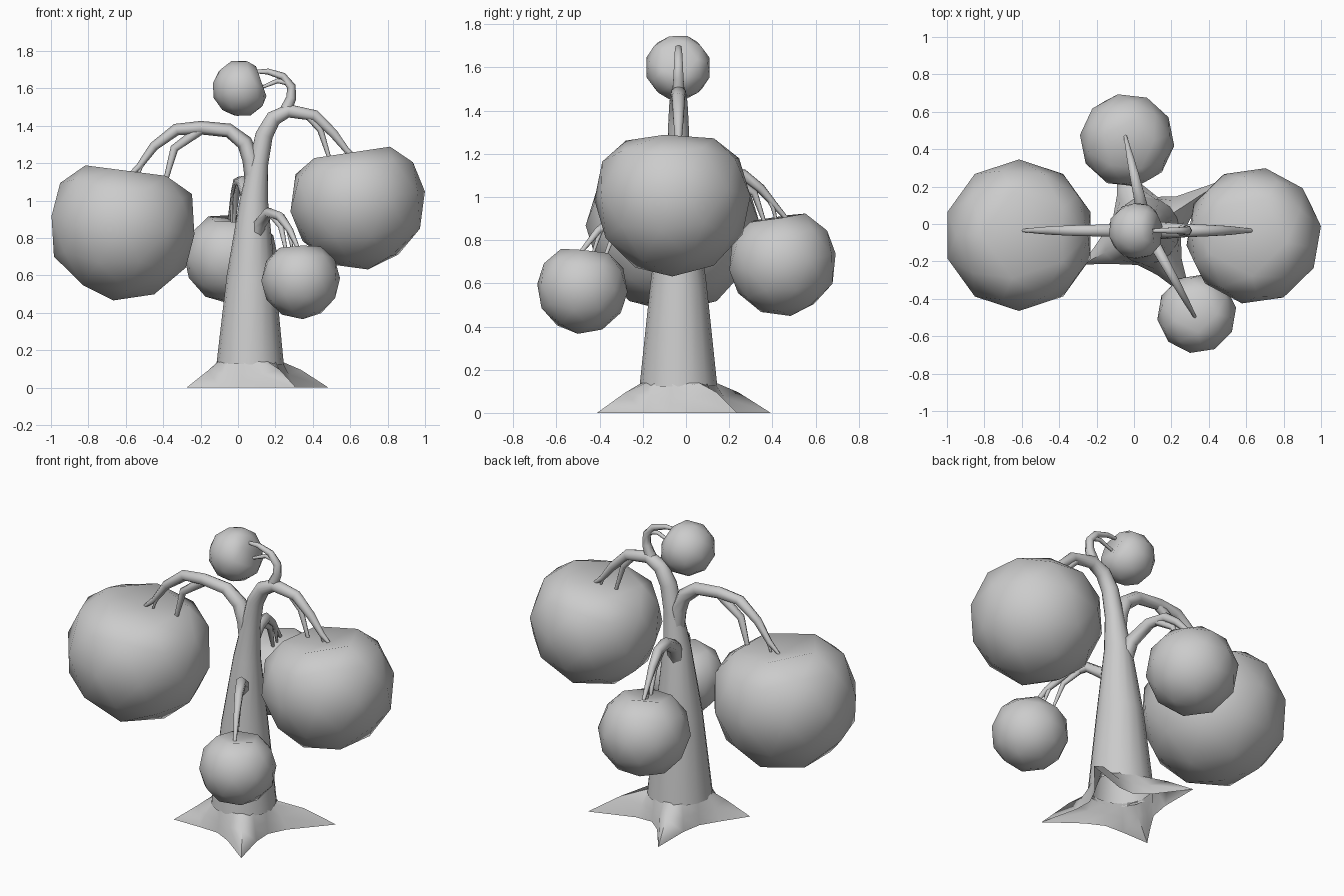
import bpy, bmesh
from math import sin, cos, pi, radians
from mathutils import Vector, Quaternion

cube = bpy.data.objects.get("Cube")
if cube:
    bpy.data.objects.remove(cube)

GREY = bpy.data.materials.new("plain grey")
GREY.use_nodes = True
GREY.diffuse_color = (0.6, 0.6, 0.6, 1)
GREY.node_tree.nodes["Principled BSDF"].inputs["Base Color"].default_value = (0.6, 0.6, 0.6, 1)


def finish(bm, name, smooth=70):
    bmesh.ops.recalc_face_normals(bm, faces=bm.faces)
    mesh = bpy.data.meshes.new(name)
    bm.to_mesh(mesh)
    bm.free()
    mesh.materials.append(GREY)
    obj = bpy.data.objects.new(name, mesh)
    bpy.context.collection.objects.link(obj)
    bpy.ops.object.select_all(action='DESELECT')
    obj.select_set(True)
    bpy.context.view_layer.objects.active = obj
    bpy.ops.object.shade_smooth_by_angle(angle=radians(smooth))
    return obj


def bridge(bm, a, b):
    n = len(a)
    for i in range(n):
        bm.faces.new((a[i], a[(i + 1) % n], b[(i + 1) % n], b[i]))


def tube(name, origin, heading, path, sides=6):
    """Tapered tube in a vertical plane, open at its root; path holds (reach, height, radius)."""
    h = radians(heading)
    out, side = Vector((cos(h), sin(h), 0)), Vector((-sin(h), cos(h), 0))
    base = Vector((origin[0], origin[1], 0))
    pts = [base + out * r + Vector((0, 0, z)) for r, z, _ in path]
    bm = bmesh.new()
    rings = []
    for i, p in enumerate(pts):
        along = (pts[min(i + 1, len(pts) - 1)] - pts[max(i - 1, 0)]).normalized()
        up = side.cross(along)
        ring = []
        for k in range(sides):
            a = 2 * pi * k / sides
            ring.append(bm.verts.new(p + (up * cos(a) + side * sin(a)) * path[i][2]))
        rings.append(ring)
    for a, b in zip(rings, rings[1:]):
        bridge(bm, a, b)
    bm.faces.new(rings[-1])
    return finish(bm, name)


def foliage(name, centre, radius, facing, drop, spin=0):
    """Faceted ball with a flattened, dented crown that faces its branch."""
    bm = bmesh.new()
    bmesh.ops.create_icosphere(bm, subdivisions=2, radius=radius)
    apex = max(bm.verts, key=lambda v: v.co.z)
    for edge in apex.link_edges:
        rim = edge.other_vert(apex)
        rim.co.z -= radius * drop
        rim.co.xy *= 1 + drop
    apex.co.z = radius * (0.77 - drop)
    obj = finish(bm, name)
    obj.location = centre
    obj.rotation_mode = 'QUATERNION'
    obj.rotation_quaternion = (Vector(facing).to_track_quat('Z', 'Y')
                               @ Quaternion((0, 0, 1), radians(spin)))


# Trunk, running on into the arching right-hand limb
tube("trunk", (0, -0.035), 0, [
    (0.065, 0.125, 0.18), (0.07, 0.6, 0.13), (0.085, 1.0, 0.076),
    (0.11, 1.2, 0.052), (0.14, 1.35, 0.047), (0.19, 1.44, 0.042),
    (0.27, 1.48, 0.036), (0.41, 1.455, 0.03), (0.51, 1.36, 0.024),
    (0.58, 1.27, 0.016), (0.64, 1.22, 0.008)], sides=16)

# Flared foot with four pointed roots and an open underside
ROOTS = ((33, 0.5), (110, 0.455), (208, 0.385), (-57, 0.45))
bm = bmesh.new()
top, mid, low = [], [], []


def foot_vert(ring, angle, r, z):
    a = radians(angle)
    ring.append(bm.verts.new((0.065 + r * cos(a), -0.035 + r * sin(a), z)))


for i, (angle, reach) in enumerate(ROOTS):
    gap = (ROOTS[(i + 1) % 4][0] - angle) % 360
    for t in (0, 0.2, 0.5, 0.8):
        a = angle + gap * t
        foot_vert(top, a, 0.174, 0.14)
        foot_vert(mid, a, reach * 0.65 if t == 0 else 0.215 if t != 0.5 else 0.18,
                  0.095 if t == 0 else 0.07)
        foot_vert(low, a, reach if t == 0 else 0.245 if t != 0.5 else 0.19, 0)
bridge(bm, top, mid)
bridge(bm, mid, low)
finish(bm, "roots")

# Left limb
MIDDLE = (0, -0.035)
tube("left_limb", MIDDLE, 180, [
    (-0.09, 1.08, 0.05), (-0.07, 1.22, 0.047), (-0.035, 1.31, 0.043),
    (0.05, 1.375, 0.038), (0.2, 1.39, 0.036), (0.33, 1.38, 0.032),
    (0.45, 1.29, 0.025), (0.53, 1.18, 0.017), (0.6, 1.12, 0.008)])

# Top limb
tube("top_limb", MIDDLE, 0, [
    (0.25, 1.47, 0.034), (0.285, 1.55, 0.027), (0.285, 1.61, 0.024),
    (0.24, 1.665, 0.02), (0.16, 1.69, 0.016), (0.07, 1.69, 0.007)])

# Front and back limbs
FORK = (0.07, -0.035)
tube("front_limb", FORK, -61, [
    (0.05, 0.76, 0.035), (0.09, 0.87, 0.034), (0.19, 0.935, 0.03),
    (0.32, 0.915, 0.025), (0.43, 0.84, 0.018), (0.54, 0.72, 0.008)])
tube("back_limb", FORK, 103, [
    (0.03, 0.92, 0.045), (0.08, 1.03, 0.04), (0.2, 1.1, 0.034),
    (0.31, 1.1, 0.028), (0.39, 1.04, 0.022), (0.46, 0.96, 0.015),
    (0.54, 0.87, 0.008)])

# Twigs that split from the limbs
TWIGS = (
    ("right_twig", MIDDLE, 0, ((0.36, 1.47), (0.44, 1.38), (0.5, 1.19)), 0.022),
    ("right_twig_tip", MIDDLE, 0, ((0.53, 1.34), (0.57, 1.28), (0.6, 1.2)), 0.012),
    ("left_twig", MIDDLE, 180, ((0.2, 1.38), (0.34, 1.28), (0.395, 1.08)), 0.028),
    ("left_twig_tip", MIDDLE, 180, ((0.47, 1.26), (0.52, 1.18), (0.54, 1.12)), 0.014),
    ("top_twig", MIDDLE, 0, ((0.27, 1.63), (0.21, 1.64), (0.09, 1.59)), 0.016),
    ("front_twig", FORK, -61, ((0.22, 0.93), (0.33, 0.86), (0.39, 0.72)), 0.02),
    ("front_twig_tip", FORK, -61, ((0.4, 0.87), (0.43, 0.8), (0.46, 0.72)), 0.013),
    ("back_twig", FORK, 103, ((0.24, 1.1), (0.36, 1.02), (0.41, 0.88)), 0.022),
    ("back_twig_tip", FORK, 103, ((0.42, 1.01), (0.45, 0.95), (0.47, 0.87)), 0.013),
)
for name, origin, heading, path, r in TWIGS:
    tube(name, origin, heading,
         [(p[0], p[1], r * s) for p, s in zip(path, (1, 0.8, 0.4))])

# Foliage balls
foliage("left_foliage", (-0.615, -0.06, 0.868), 0.405, (0.13, 0, 1), 0.13, 90)
foliage("right_foliage", (0.64, -0.063, 0.995), 0.367, (-0.15, 0, 1), 0.13, 8)
foliage("front_foliage", (0.335, -0.48, 0.578), 0.213, (-0.05, 0.1, 1), 0.05)
foliage("back_foliage", (-0.037, 0.447, 0.7), 0.254, (0.03, -0.15, 1), 0.04)
foliage("top_foliage", (0.015, -0.037, 1.6), 0.154, (1, 0, 0.35), 0.1)
